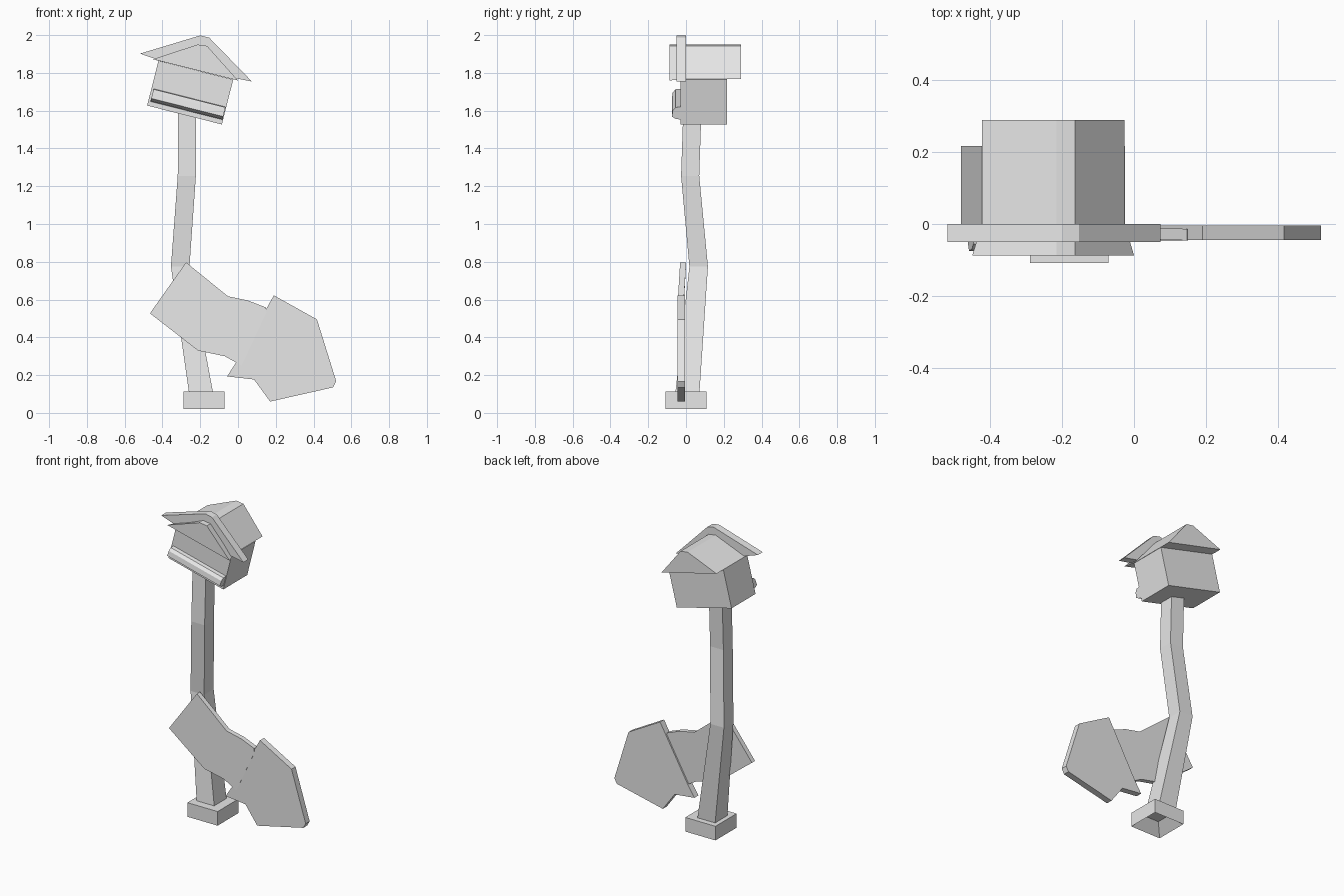
import bpy, bmesh
from mathutils import Vector

old = bpy.data.objects.get("Cube")
if old:
    bpy.data.objects.remove(old)

GREY = (0.8, 0.8, 0.8, 1)
grey = bpy.data.materials.new("plain_grey")
grey.use_nodes = True
grey.diffuse_color = GREY
grey.node_tree.nodes["Principled BSDF"].inputs["Base Color"].default_value = GREY


def loft(name, rings, capped=True):
    """Join equal rings of points into a flat-faced solid."""
    bm = bmesh.new()
    loops = [[bm.verts.new(p) for p in ring] for ring in rings]
    n = len(loops[0])
    for a, b in zip(loops, loops[1:]):
        for i in range(n):
            j = (i + 1) % n
            bm.faces.new((a[i], a[j], b[j], b[i]))
    if capped:
        bm.faces.new(loops[0])
    if len(rings) > 1:
        bm.faces.new(loops[-1])
    bmesh.ops.recalc_face_normals(bm, faces=bm.faces)
    mesh = bpy.data.meshes.new(name)
    bm.to_mesh(mesh)
    bm.free()
    mesh.materials.append(grey)
    obj = bpy.data.objects.new(name, mesh)
    bpy.context.collection.objects.link(obj)
    return obj


def slab(name, outline, front, back):
    """Extrude an x-z outline along y."""
    return loft(name, [[(x, y, z) for x, z in outline] for y in (front, back)])


def square(x, y, z, half):
    return [(x + sx * half, y + sy * half, z)
            for sx, sy in ((-1, -1), (1, -1), (1, 1), (-1, 1))]


# Foot block with a hollow underside, and the bent post
loft("foot_block", [square(-0.18, 0, z, h) for z, h in
                    ((0.085, 0.05), (0.02, 0.109), (0.112, 0.109))])
loft("post", [square(*ring) for ring in (
    (-0.193, 0.006, 0.09, 0.064), (-0.306, 0.067, 0.775, 0.049),
    (-0.271, 0.022, 1.255, 0.048), (-0.270, 0.034, 1.61, 0.048))])

# Tilted house: u runs along its floor, v up its walls
ORIGIN = Vector((-0.481, 0, 1.627))
U = Vector((0.396, 0, -0.1)).normalized()
V = Vector((0.1, 0, 0.396)).normalized()
WIDTH, WALL = 0.408, 0.245


def house_point(u, v, y):
    return ORIGIN + U * u + V * v + Vector((0, y, 0))


loft("house_body", [[house_point(u, v, y) for u, v in
                     ((0, 0), (WIDTH, 0), (WIDTH, WALL), (0, WALL))]
                    for y in (-0.03, 0.217)])

# Rounded ledge along the lower front edge
ledge = ((-0.028, 0.025), (-0.055, 0.03), (-0.075, 0.042),
         (-0.07, 0.075), (-0.055, 0.092), (-0.028, 0.095))
loft("front_ledge", [[house_point(u, v, y) for y, v in ledge]
                     for u in (0.012, WIDTH - 0.004)])

# Solid gable roof, flaring slightly at the front
peak = ((-0.164, 1.943), (-0.215, 1.95))
gable = ((-0.423, 1.865), (-0.026, 1.767)) + peak
flared = ((-0.45, 1.872), (0.0, 1.76)) + peak
loft("gable_roof", [[(x, y, z) for x, z in shape] for shape, y in
                    ((flared, -0.087), (gable, 0.0), (gable, 0.29))])

# Heavy roof band around the front
slab("roof_band", ((-0.519, 1.902), (-0.2, 1.998), (-0.153, 1.987), (0.074, 1.754),
                   (-0.025, 1.774), (-0.164, 1.943), (-0.215, 1.95), (-0.42, 1.868)),
     -0.05, 0.0)


# Broken sign: a leaning left half and a flat right half
def lean(x, z):
    return -0.03 + 0.06 * max(0, z - 0.55)


left_half = ((-0.275, 0.797), (-0.466, 0.527), (-0.212, 0.33), (-0.07, 0.3),
             (0.02, 0.25), (0.15, 0.53), (0.148, 0.558), (0.053, 0.595), (-0.053, 0.617))
loft("sign_left_half", [[(x, lean(x, z) + d, z) for x, z in left_half]
                        for d in (-0.016, 0.016)])
slab("sign_right_half", ((0.19, 0.622), (0.418, 0.495), (0.52, 0.167), (0.503, 0.135),
                         (0.17, 0.06), (0.085, 0.177), (-0.058, 0.193), (-0.01, 0.267)),
     -0.045, -0.004)

# Splinters peeling off the break
loft("lower_splinter", [[(-0.08, -0.048, 0.51), (0.0, -0.048, 0.5),
                         (-0.065, -0.085, 0.305), (-0.163, -0.08, 0.335)]], False)
loft("upper_splinter", [[(0.053, -0.047, 0.6), (0.148, -0.047, 0.565), (0.115, -0.052, 0.463),
                         (0.063, -0.053, 0.48), (0.035, -0.06, 0.39), (-0.01, -0.06, 0.405)]],
     False)

# Loose scraps beside the foot
loft("flat_scrap", [[(-0.51, -0.19, 0.075), (-0.455, -0.288, 0.075),
                     (-0.365, -0.235, 0.075), (-0.42, -0.14, 0.075)]], False)
loft("tilted_scrap", [[(-0.483, -0.117, 0.03), (-0.383, -0.1, 0.03),
                       (-0.4, 0.0, 0.0), (-0.5, -0.015, 0.0)]], False)
